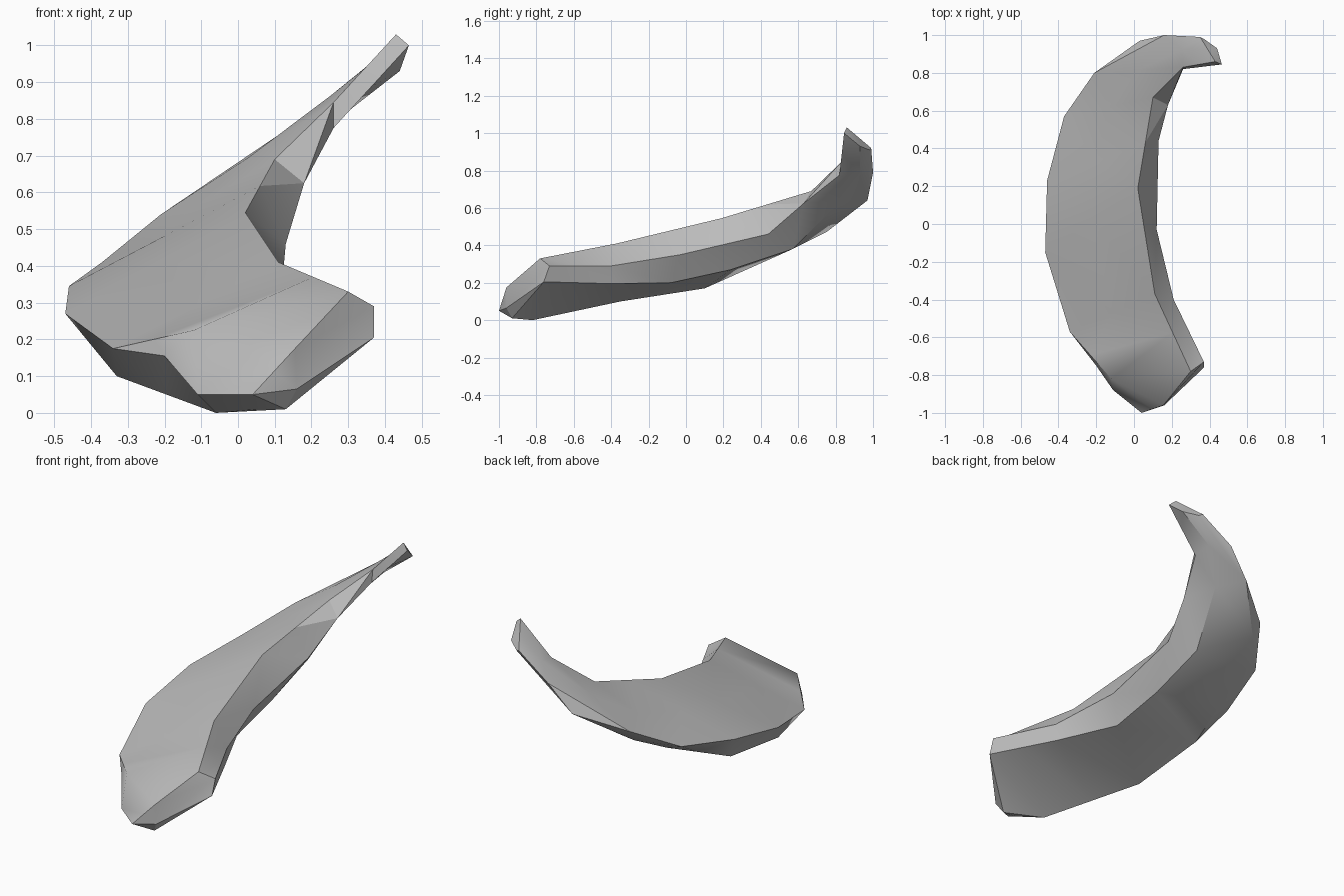
import bpy
import bmesh
import math
from mathutils import Vector

default_cube = bpy.data.objects.get("Cube")
if default_cube:
    bpy.data.objects.remove(default_cube, do_unlink=True)

# Plain grey material
grey = bpy.data.materials.new("plain grey")
grey.use_nodes = True
colour = (0.5, 0.5, 0.5, 1)
grey.diffuse_color = colour
grey.node_tree.nodes["Principled BSDF"].inputs["Base Color"].default_value = colour

# Long edges of the crescent, front to raised tip, in hundredths of a unit.
# MID marks a station halfway between its neighbours.
MID = None
inner_ridge = [(15.5, -96, 17.5), (30, -78, 33), MID, (11, -37, 41), (2, 19, 54.5),
               MID, (10, 67, 69), (26, 83, 84.5), MID, (43, 86, 103)]
inner_side = [(16, -96, 6.5), (37, -73, 29), MID, (21, -40, 29), (12, -3, 35),
              (13, 44, 46), (18, 63, 62.5), (26, 82, 77.5), MID, (46.5, 84.5, 100)]
inner_keel = [(13, -93, 1), (37, -76, 20.5), MID, (20, -40, 19.5), (5, -8, 20),
              (4, 24, 27), (4, 57, 38), (12, 82, 63), (26, 93, 79), (44, 93, 93)]
outer_keel = [(5, -92, 1), (-6, -82, 0), MID, (-33, -35, 10), (-35, 10, 17),
              MID, (-28, 57, 38), (-20, 75, 47), (3, 97, 64), (37, 98, 91)]
outer_rim = [(4, -100, 5), (-11, -88, 5), (-20, -75, 15.5), (-34, -57, 17.5),
             (-47, -15, 27), (-46, 23, 34.5), (-37, 57, 41), (-21, 80, 54),
             (16, 100, 79), (35, 99, 92)]
nose_corner = [(-12, -82, 22.5), (-23, -69.5, 20)]
CREST = 6  # station where the inner wall starts to twist up to the tip


def complete_rail(rail):
    """Scale a rail and fill its halfway stations."""
    points = [Vector(p) / 100 if p else None for p in rail]
    for i, point in enumerate(points):
        if point is None:
            points[i] = (points[i - 1] + points[i + 1]) / 2
    return points


rails = [complete_rail(rail) for rail in
         (inner_ridge, inner_side, inner_keel, outer_keel, outer_rim)]

# Flat top runs halfway between ridge and rim, with a raised nose corner
top_middle = [(ridge + rim) / 2 for ridge, rim in zip(rails[0], rails[-1])]
top_middle[1:1 + len(nose_corner)] = complete_rail(nose_corner)
rails.append(top_middle)

# Loft the edges into one closed crescent body
bm = bmesh.new()
rings = [[bm.verts.new(point) for point in station] for station in zip(*rails)]
for step, (ring, following) in enumerate(zip(rings, rings[1:])):
    for i in range(len(ring)):
        j = (i + 1) % len(ring)
        if step == CREST and i == 0:
            # Twisting inner wall folds from the side edge up to the ridge
            bm.faces.new((ring[i], ring[j], following[i]))
            bm.faces.new((ring[j], following[j], following[i]))
        else:
            bm.faces.new((ring[i], ring[j], following[j], following[i]))

# Front end: upper facet and lower facet
ridge, side, keel, under, rim, nose = rings[0]
for corners in ((ridge, side, nose), (nose, side, rim),
                (side, keel, rim), (keel, under, rim)):
    bm.faces.new(corners)

# Blunt raised tip
bm.faces.new(rings[-1])
bmesh.ops.triangulate(bm, faces=bm.faces[:], quad_method="SHORT_EDGE")
bmesh.ops.recalc_face_normals(bm, faces=bm.faces[:])

mesh = bpy.data.meshes.new("crescent_body")
bm.to_mesh(mesh)
bm.free()
mesh.materials.append(grey)
body = bpy.data.objects.new("crescent_body", mesh)
bpy.context.collection.objects.link(body)

# Soft facets with crisp main ridges
bpy.ops.object.select_all(action="DESELECT")
body.select_set(True)
bpy.context.view_layer.objects.active = body
bpy.ops.object.shade_smooth_by_angle(angle=math.radians(30))
